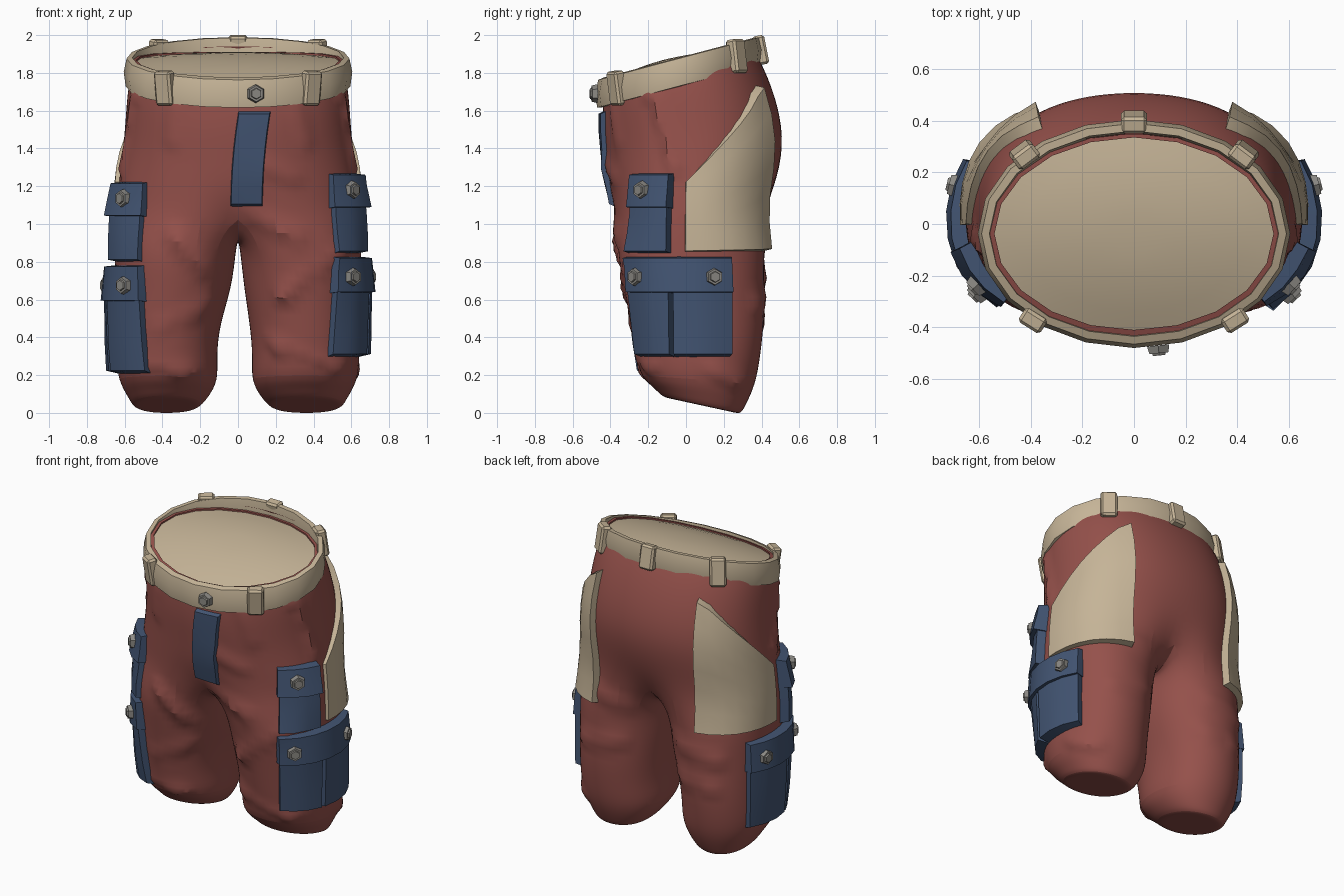
import bpy, bmesh, math
from mathutils import Vector, Matrix
from mathutils.bvhtree import BVHTree

if "Cube" in bpy.data.objects:
    bpy.data.objects.remove(bpy.data.objects["Cube"])


def material(name, col):
    m = bpy.data.materials.new(name)
    m.diffuse_color = (*col, 1)
    m.use_nodes = True
    m.node_tree.nodes["Principled BSDF"].inputs["Base Color"].default_value = m.diffuse_color
    return m


RED = material("red cloth", (.30, .082, .07))
BEIGE = material("beige canvas", (.56, .455, .31))
BLUE = material("blue cloth", (.055, .09, .17))
GREY = material("grey metal", (.26, .25, .23))


def finish(name, bm, mat, angle=30):
    bmesh.ops.recalc_face_normals(bm, faces=bm.faces)
    me = bpy.data.meshes.new(name)
    bm.to_mesh(me)
    bm.free()
    me.materials.append(mat)
    ob = bpy.data.objects.new(name, me)
    bpy.context.collection.objects.link(ob)
    bpy.ops.object.select_all(action='DESELECT')
    ob.select_set(True)
    bpy.context.view_layer.objects.active = ob
    bpy.ops.object.shade_smooth_by_angle(angle=math.radians(angle))
    return ob


def oval(a, x0, x1, yf, yb, p=1.0):
    """Point on an oval; angle 0 is the front, 90 degrees is +x."""
    s, c = math.sin(a), math.cos(a)
    s, c = (math.copysign(abs(t) ** p, t) for t in (s, c))
    return (x0 + x1) / 2 + (x1 - x0) / 2 * s, (yf + yb) / 2 - (yb - yf) / 2 * c


def bridge(bm, r0, r1):
    n = len(r0)
    for i in range(n):
        bm.faces.new((r0[i], r0[(i + 1) % n], r1[(i + 1) % n], r1[i]))


# --- trousers: hip rings that split into two leg tubes ---
N = 24
HIPS = [  # z, slope, half width, front y, back y
    (1.85, .26, .56, -.435, .35), (1.72, .25, .59, -.445, .42), (1.55, .15, .60, -.445, .495),
    (1.38, .06, .615, -.43, .525), (1.20, 0, .64, -.415, .475), (1.05, 0, .655, -.40, .45)]
LEGS = [  # z, slope, inner x, outer x, front y, back y
    (.86, 0, .008, .66, -.375, .425), (.66, 0, .028, .655, -.335, .42), (.46, 0, .06, .65, -.30, .42),
    (.29, 0, .075, .65, -.27, .40), (.16, -.06, .065, .64, -.245, .375),
    (.075, -.2, .12, .585, -.175, .32), (.03, -.22, .165, .56, -.13, .295), (.03, -.22, .20, .52, -.09, .26)]

bm = bmesh.new()
rings = []
for z, k, w, yf, yb in HIPS:
    ring = []
    for i in range(N):
        x, y = oval(2 * math.pi * i / N, -w, w, yf, yb, .9)
        if z < 1.1:
            y *= 1 - .14 * max(0, 1 - abs(x) / .16)
        ring.append(bm.verts.new((x, y, z + k * y)))
    rings.append(ring)
for r0, r1 in zip(rings, rings[1:]):
    bridge(bm, r0, r1)
hip = rings[-1]
yf, yb = hip[0].co.y, hip[12].co.y
crotch = [bm.verts.new((0, (yb + (yf - yb) * j / 6) * .9, .92)) for j in range(1, 6)]
for s in (1, -1):
    prev = [hip[(s * i) % N] for i in range(13)] + crotch
    for z, k, xi, xo, f, b in LEGS:
        if s < 0 and z < .5:
            xi += .035
        ring = []
        for i in range(18):
            deg = -40 + i * 260 / 12 if i < 13 else 220 + (i - 12) * 100 / 6
            x, y = oval(math.radians(deg), xi, xo, f, b, .92)
            ring.append(bm.verts.new((s * x, y, z + k * (y - .08))))
        bridge(bm, prev, ring)
        prev = ring
    bm.faces.new(prev)
cage = finish("trousers", bm, RED)
cage.modifiers.new("round", 'SUBSURF').levels = 2
dg = bpy.context.evaluated_depsgraph_get()
smooth = bpy.data.meshes.new_from_object(cage.evaluated_get(dg))
bm = bmesh.new()
bm.from_mesh(smooth)
bpy.data.objects.remove(cage)

# --- cloth folds: ridges along short lines, steep on the lower side ---
FOLDS = [((-.34, -.36, .92), (-.10, -.30, .66), .035), ((.24, -.31, .60), (.52, -.25, .82), .035),
         ((.08, -.38, 1.02), (.32, -.36, .92), .025), ((.12, -.42, 1.30), (.30, -.40, 1.22), .02),
         ((-.42, -.25, .42), (-.15, -.26, .56), .02), ((.12, -.24, .36), (.52, -.18, .22), .025),
         ((-.55, -.15, .25), (-.2, -.25, .18), .02), ((.1, .42, .62), (.5, .38, .56), .02),
         ((-.5, .38, .66), (-.1, .42, .74), .02), ((.1, .42, .84), (.4, .42, .92), .02),
         ((-.45, .36, .46), (-.12, .40, .50), .02), ((.58, -.20, 1.66), (.63, -.08, 1.28), .035),
         ((-.58, -.20, 1.66), (-.63, -.08, 1.28), .035), ((.62, .15, .20), (.55, .30, .13), .02),
         ((-.33, -.40, 1.62), (-.34, -.38, 1.42), .015), ((.30, -.40, 1.62), (.36, -.38, 1.40), .015)]
bm.normal_update()
moves = []
for v in bm.verts:
    h = 0
    for a, b, amp in FOLDS:
        a, b = Vector(a), Vector(b)
        t = max(0, min(1, (v.co - a).dot(b - a) / (b - a).length_squared))
        d = v.co - a.lerp(b, t)
        width = .09 if d.z > 0 else .045
        h += amp * max(0, 1 - d.length / width)
    moves.append(v.normal * h)
for v, m in zip(bm.verts, moves):
    v.co += m
low = min(v.co.z for v in bm.verts)
for v in bm.verts:
    v.co.z -= low * max(0, 1 - v.co.z)
body = finish("trousers", bm, RED, 30)
bm = bmesh.new()
bm.from_mesh(body.data)
tree = BVHTree.FromBMesh(bm)
bm.free()


def side_point(s, deg, z, off):
    """Point on the cloth around a leg axis; 0 degrees is outward, 90 is back."""
    a = math.radians(deg)
    d = Vector((s * math.cos(a), math.sin(a), 0))
    axis = Vector((s * .3, .05, z))
    hit = tree.ray_cast(axis + d * 2, -d)[0]
    return (hit or axis + d * .33) + d * off, d


def front_point(x, z, off):
    hit = tree.ray_cast(Vector((x, -2, z)), Vector((0, 1, 0)))[0]
    return hit - Vector((0, off, 0))


def panel(name, point, nu, nv, off, mat, bevel=.1):
    """Padded sheet over the cloth; point(u, v, offset) gives its surface."""
    bm = bmesh.new()
    outer = [[bm.verts.new(point(bevel * .5 + (1 - bevel) * i / nu, bevel * .5 + (1 - bevel) * j / nv, off))
              for i in range(nu + 1)] for j in range(nv + 1)]
    base = [[bm.verts.new(point(i / nu, j / nv, -.03)) if i in (0, nu) or j in (0, nv) else None
             for i in range(nu + 1)] for j in range(nv + 1)]
    for j in range(nv):
        for i in range(nu):
            bm.faces.new((outer[j][i], outer[j][i + 1], outer[j + 1][i + 1], outer[j + 1][i]))
    loop = [(0, i) for i in range(nu)] + [(j, nu) for j in range(nv)] + \
           [(nv, i) for i in range(nu, 0, -1)] + [(j, 0) for j in range(nv, 0, -1)]
    bridge(bm, [outer[j][i] for j, i in loop], [base[j][i] for j, i in loop])
    finish(name, bm, mat, 25)


def wrapped(name, s, a0, a1, z0, z1, off, nu, flare=0):
    """Pocket panel, thinner toward the front and back of the leg."""
    def point(u, v, o):
        a = a0 + (a1 - a0) * u
        if o > 0:
            o = (o + flare * (1 - v)) * (1 - .5 * min(1, (abs(a + 14) / 50) ** 2))
        return side_point(s, a, z0 + (z1 - z0) * v, o)[0]
    panel(name, point, nu, 3, off, BLUE)


def button(name, pos, d):
    bm = bmesh.new()
    rot = d.to_track_quat('Z', 'Y').to_matrix().to_4x4()
    for r, h, out in ((.05, .03, 0), (.032, .012, .018)):
        bmesh.ops.create_cone(bm, cap_ends=True, segments=6, radius1=r, radius2=r * .85, depth=h,
                              matrix=Matrix.Translation(pos + d * out) @ rot)
    finish(name, bm, GREY, 20)


for s, side, dz in ((1, "right", 0), (-1, "left", -.045)):
    # upper pocket with flap
    wrapped(side + "_upper_pocket", s, -60, -20, .84 + dz, 1.16 + dz, .055, 3)
    wrapped(side + "_upper_flap", s, -62, -19, 1.08 + dz, 1.27 + dz, .06, 3, flare=.025)
    p, d = side_point(s, -43, 1.18 + dz, .065)
    button(side + "_upper_button", p, d)
    # lower pocket in two bays under one wide flap
    zb = .29 if s > 0 else .20
    wrapped(side + "_lower_pocket_front", s, -60, -18, zb, .72 + dz, .065, 3)
    wrapped(side + "_lower_pocket_back", s, -19, 32, zb, .72 + dz, .065, 3)
    wrapped(side + "_lower_flap", s, -63, 34, .63 + dz, .83 + dz, .06, 6, flare=.025)
    for tag, a in (("front", -46), ("back", 14)):
        p, d = side_point(s, a, .72 + dz, .063)
        button(f"{side}_lower_{tag}_button", p, d)

    # slanted seat patch, standing out more toward the back
    def patch(u, v, o, s=s):
        top = 1.22 + .52 * min(1, u * 1.08)
        o = o + .025 * u if o > 0 else o
        return side_point(s, -10 + 91 * u, .85 + (top - .85) * v, o)[0]
    panel(side + "_seat_patch", patch, 7, 6, .022, BEIGE, .04)

# --- fly ---
panel("fly", lambda u, v, o: front_point(-.045 + .18 * u + .045 * v ** 2, 1.08 + .53 * v, o), 2, 5, .025, BLUE)


# --- belt ---
def belt_z(y):
    return 1.816 + .265 * y


bm = bmesh.new()
section = [(0, -.082), (.035, -.076), (.045, 0), (.03, .07), (0, .075), (-.01, 0)]
loops = []
for off, h in section:
    ring = []
    for i in range(20):
        x, y = oval(2 * math.pi * i / 20, -.56 - off, .56 + off, -.435 - off, .36 + off)
        ring.append(bm.verts.new((x, y, belt_z(y) + h)))
    loops.append(ring)
for a, b in zip(loops, loops[1:] + loops[:1]):
    bridge(bm, a, b)
finish("belt", bm, BEIGE, 30)

# belt loops
for n, deg in enumerate((40, -40, 135, -135, 180)):
    a = math.radians(deg)
    x, y = oval(a, -.60, .60, -.465, .395)
    d = Vector((math.sin(a) * .75, -math.cos(a), 0)).normalized()
    turn = math.atan2(d.x, -d.y)
    m = Matrix.Translation((x, y, belt_z(y))) @ Matrix.Rotation(turn, 4, 'Z') \
        @ Matrix.Rotation(.2 * math.cos(a), 4, 'X') @ Matrix.Diagonal((.10, .065, .18 if deg != 180 else .155, 1))
    bm = bmesh.new()
    bmesh.ops.create_cube(bm, size=1, matrix=m)
    bmesh.ops.bevel(bm, geom=bm.edges[:], offset=.012, segments=1, affect='EDGES')
    finish(f"belt_loop_{n + 1}", bm, BEIGE, 20)
button("belt_button", Vector((.095, -.485, 1.69)), Vector((.1, -1, 0)).normalized())


# --- waist opening: red lip and domed beige lining ---
def lip_z(y):
    return 1.875 + .18 * y - .22 * y * y


bm = bmesh.new()
rim = []
for off, h in ((.57, -.06), (.57, .0), (.54, .0), (.54, -.03)):
    pts = [oval(2 * math.pi * i / 20, -off, off, -off + .13, off - .205) for i in range(20)]
    rim.append([bm.verts.new((x, y, lip_z(y) + h)) for x, y in pts])
for a, b in zip(rim, rim[1:]):
    bridge(bm, a, b)
finish("waist_lip", bm, RED, 30)

bm = bmesh.new()
prev = None
for f in (1, .8, .6, .4, .2):
    pts = [oval(2 * math.pi * i / 20, -.545, .545, -.415, .34) for i in range(20)]
    pts = [(x * f, -.04 + (y + .04) * f) for x, y in pts]
    ring = [bm.verts.new((x, y, lip_z(y) - .01 + .03 * (1 - f * f))) for x, y in pts]
    if prev:
        bridge(bm, prev, ring)
    prev = ring
bm.faces.new(prev)
finish("waist_lining", bm, BEIGE, 60)
